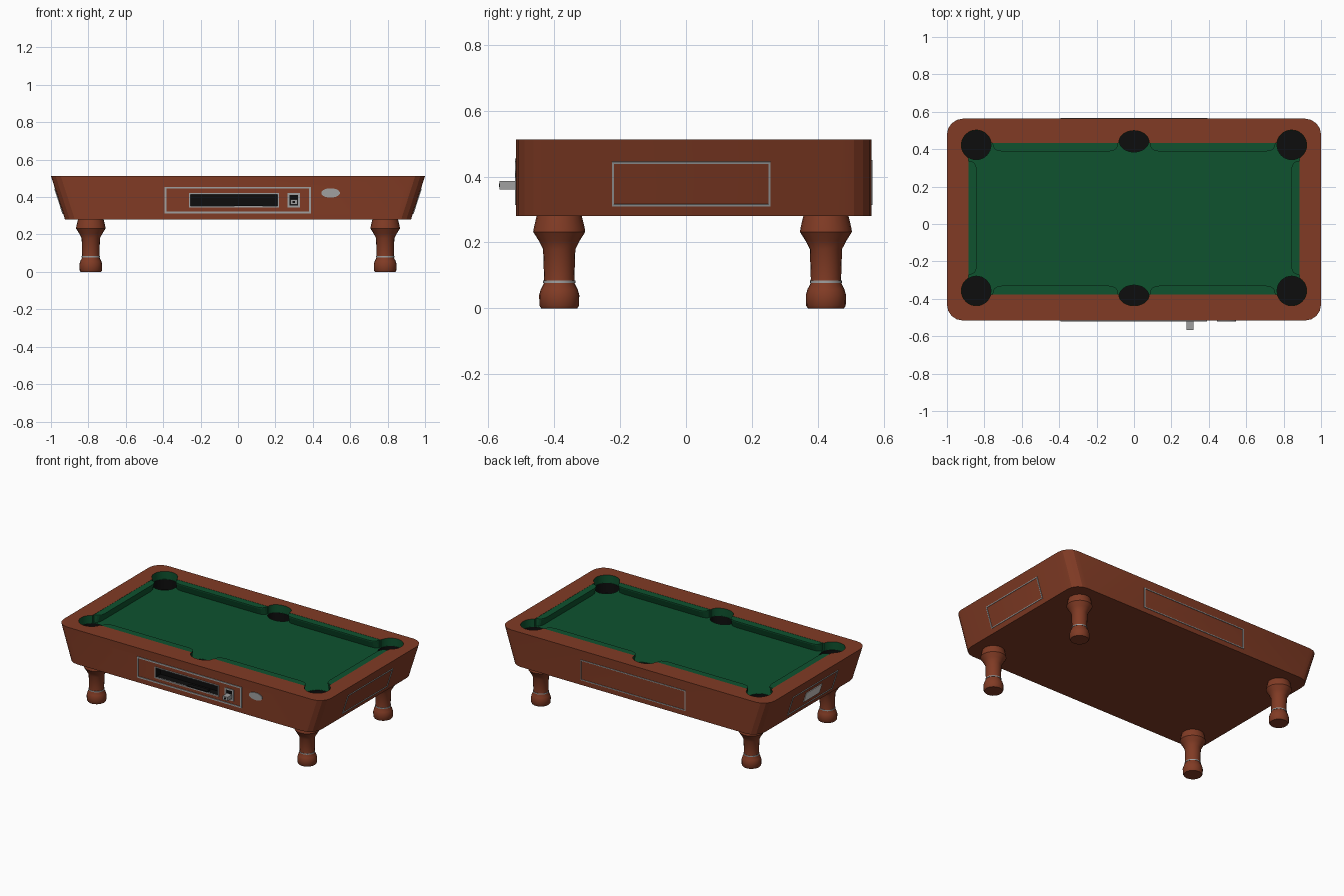
import bpy, bmesh, math
from mathutils import Vector, Matrix

if "Cube" in bpy.data.objects:
    bpy.data.objects.remove(bpy.data.objects["Cube"])

TOP, BOT, FELT = 0.512, 0.28, 0.46
CY, HY = 0.0235, 0.5395          # body centre and half depth in y
FLARE = 0.075                    # how far the ends lean outwards


def material(name, rgb):
    m = bpy.data.materials.new(name)
    m.diffuse_color = (*rgb, 1)
    m.use_nodes = True
    m.node_tree.nodes["Principled BSDF"].inputs["Base Color"].default_value = m.diffuse_color
    return m


WOOD = material("brown wood", (0.22, 0.044, 0.018))
GREEN = material("green felt", (0.0044, 0.085, 0.028))
BLACK = material("black", (0.004, 0.004, 0.004))
SILVER = material("silver metal", (0.35, 0.35, 0.35))
PALE = material("pale plate", (0.6, 0.58, 0.56))


def finish(name, bm, mat, smooth=None):
    bmesh.ops.recalc_face_normals(bm, faces=bm.faces)
    me = bpy.data.meshes.new(name)
    bm.to_mesh(me)
    bm.free()
    ob = bpy.data.objects.new(name, me)
    bpy.context.collection.objects.link(ob)
    me.materials.append(mat)
    if smooth:
        smooth_by(ob, smooth)
    return ob


def smooth_by(ob, angle):
    bpy.ops.object.select_all(action='DESELECT')
    ob.select_set(True)
    bpy.context.view_layer.objects.active = ob
    bpy.ops.object.shade_smooth_by_angle(angle=math.radians(angle))


def loft(name, rings, mat, smooth=None):
    """Skin a stack of equal-length point rings and cap both ends."""
    bm = bmesh.new()
    vs = [[bm.verts.new(p) for p in r] for r in rings]
    n = len(vs[0])
    for a, b in zip(vs, vs[1:]):
        for i in range(n):
            bm.faces.new((a[i], a[(i + 1) % n], b[(i + 1) % n], b[i]))
    bm.faces.new(vs[0])
    bm.faces.new(vs[-1])
    return finish(name, bm, mat, smooth)


def ellipse(x, y, z, rx, ry, n):
    return [(x + rx * math.cos(2 * math.pi * i / n),
             y + ry * math.sin(2 * math.pi * i / n), z) for i in range(n)]


def add_box(bm, lo, hi, mtx=Matrix()):
    lo, hi = Vector(lo), Vector(hi)
    m = mtx @ Matrix.Translation((lo + hi) / 2) @ Matrix.Diagonal((*(hi - lo), 1))
    bmesh.ops.create_cube(bm, size=1, matrix=m)


def box(name, lo, hi, mat, mtx=Matrix()):
    bm = bmesh.new()
    add_box(bm, lo, hi, mtx)
    return finish(name, bm, mat)


def frame(name, u0, u1, v0, v1, w, mtx, mat=SILVER, out=0.004):
    """Thin rectangular border lying on a panel (local u, v, outward)."""
    bm = bmesh.new()
    for a, b, c, d in ((u0, u1, v0, v0 + w), (u0, u1, v1 - w, v1),
                       (u0, u0 + w, v0 + w, v1 - w), (u1 - w, u1, v0 + w, v1 - w)):
        add_box(bm, (a, c, -0.004), (b, d, out), mtx)
    return finish(name, bm, mat)


def plane(origin, u, v):
    u, v = Vector(u).normalized(), Vector(v).normalized()
    m = Matrix((u, v, u.cross(v))).transposed().to_4x4()
    return Matrix.Translation(origin) @ m


# Cabinet: rounded rectangle, ends flaring outwards to the top
def outline(z, half_x, r=0.085, seg=4):
    pts = []
    for k, (sx, sy) in enumerate(((1, 1), (-1, 1), (-1, -1), (1, -1))):
        for i in range(seg + 1):
            a = math.pi / 2 * (k + i / seg)
            pts.append((sx * (half_x - r) + r * math.cos(a),
                        CY + sy * (HY - r) + r * math.sin(a), z))
    return pts


cabinet = loft("cabinet", [outline(BOT, 1 - FLARE), outline(TOP, 1)], WOOD)

# Cutters: playing field, pockets (felt collar and black well), ball slot
FX, FY0, FY1 = 0.885, -0.378, 0.434
cutters = [box("field_cutter", (-FX, FY0, FELT), (FX, FY1, 0.6), GREEN),
           box("slot_cutter", (-0.255, -0.6, 0.35), (0.212, -0.462, 0.415), BLACK)]
pockets = [(x, y, 0.08, 0.08) for x in (-0.843, 0.843) for y in (0.422, -0.357)]
pockets += [(0, 0.441, 0.08, 0.058), (0, -0.381, 0.08, 0.056)]
for x, y, rx, ry in pockets:
    cutters.append(loft("pocket_collar_cutter", [ellipse(x, y, z, rx, ry, 32) for z in (FELT - 0.001, 0.6)], GREEN))
    cutters.append(loft("pocket_well_cutter", [ellipse(x, y, z, rx - 0.002, ry - 0.002, 32) for z in (0.39, 0.5)], BLACK))
bpy.context.view_layer.objects.active = cabinet
for c in cutters:
    c.hide_render = True
    mod = cabinet.modifiers.new("cut", 'BOOLEAN')
    mod.operation, mod.solver, mod.object = 'DIFFERENCE', 'EXACT', c
    bpy.ops.object.modifier_apply(modifier=mod.name)
for c in cutters:
    bpy.data.objects.remove(c)

# Colour the cut faces: felt above the bed, black below it
cabinet.data.materials.clear()
for m in (WOOD, GREEN, BLACK):
    cabinet.data.materials.append(m)
for p in cabinet.data.polygons:
    x, y, z = p.center
    inside = abs(x) < 0.928 and -0.45 < y < 0.51 and BOT + 0.01 < z < TOP - 0.001
    slot = abs(x) < 0.3 and -0.514 < y < -0.45 and z < 0.43 and z > 0.3
    p.material_index = 2 if slot else (1 if z > 0.455 else 2) if inside else 0
smooth_by(cabinet, 20)


# Cushions: undercut prisms with rounded ends beside the pockets
def cushion(name, a, b, w, place):
    half = [(0, 0), (0.004, 0.45), (0.012, 0.72), (0.026, 0.9), (0.05, 1)]
    prof = [(a + s, d * w) for s, d in half] + [(b - s, d * w) for s, d in reversed(half)]
    rings = [[place(s, d * k, z) for s, d in prof] for k, z in ((0.65, FELT - 0.0005), (1, TOP - 0.008), (1, TOP - 0.001))]
    loft(name, rings, GREEN)


for sx, side in ((-1, "left"), (1, "right")):
    cushion("back_cushion_" + side, 0.084, 0.757, 0.046, lambda s, d, z: (sx * s, FY1 - d, z))
    cushion("front_cushion_" + side, 0.084, 0.757, 0.048, lambda s, d, z: (sx * s, FY0 + d, z))
    cushion("end_cushion_" + side, -0.272, 0.337, 0.045, lambda s, d, z: (sx * (FX - d), s, z))

# Turned legs with a silver ring
PROFILE = [(0.055, 0), (0.06, 0.008), (0.061, 0.04), (0.056, 0.058), (0.047, 0.075),
           (0.046, 0.09), (0.049, 0.18), (0.062, 0.205), (0.079, 0.232), (0.077, 0.245), (0.068, 0.283)]
for sx, side in ((-1, "left"), (1, "right")):
    for y, end in ((-0.385, "front"), (0.425, "back")):
        loft(f"{end}_{side}_leg", [ellipse(sx * 0.787, y, z, r, r, 20) for r, z in PROFILE], WOOD, 30)
        loft(f"{end}_{side}_leg_ring", [ellipse(sx * 0.787, y, z, 0.049, 0.049, 20) for z in (0.077, 0.084)], SILVER, 30)

# Panel borders on all four sides
front = plane((0, CY - HY, 0), (1, 0, 0), (0, 0, 1))
back = plane((0, CY + HY, 0), (-1, 0, 0), (0, 0, 1))
frame("front_panel_border", -0.392, 0.39, 0.313, 0.455, 0.01, front)
frame("back_panel_border", -0.392, 0.392, 0.313, 0.45, 0.006, back)
ends = {}
for sx, side in ((-1, "left"), (1, "right")):
    x = 1 - FLARE * (TOP - 0.378) / (TOP - BOT)
    ends[side] = plane((sx * x, 0.016, 0.378), (0, sx, 0), (sx * FLARE, 0, TOP - BOT))
    frame(side + "_panel_border", -0.24, 0.24, -0.071, 0.071, 0.006, ends[side])

# Pale plate on the left end
box("left_plate", (-0.085, -0.035, -0.003), (0.085, 0.035, 0.004), PALE, ends["left"])

# Ball return border and lip
frame("ball_return_border", -0.261, 0.218, 0.344, 0.421, 0.007, front, out=0.003)
box("ball_return_lip", (-0.02, 0.349, -0.03), (0.13, 0.357, 0.002), BLACK, front)

# Coin mechanism with a protruding slide
box("coin_plate", (0.27, 0.35, -0.003), (0.326, 0.415, 0.002), BLACK, front)
frame("coin_border", 0.264, 0.332, 0.344, 0.421, 0.011, front)
box("coin_slide", (0.28, 0.361, -0.002), (0.318, 0.386, 0.05), SILVER, front)
box("coin_slide_groove", (0.292, 0.368, 0.049), (0.306, 0.379, 0.0515), BLACK, front)

# Oval badge plate
oval = [[front @ Vector(p) for p in ellipse(0.495, 0.422, z, 0.05, 0.025, 28)] for z in (-0.002, 0.004)]
loft("oval_plate", oval, SILVER)
